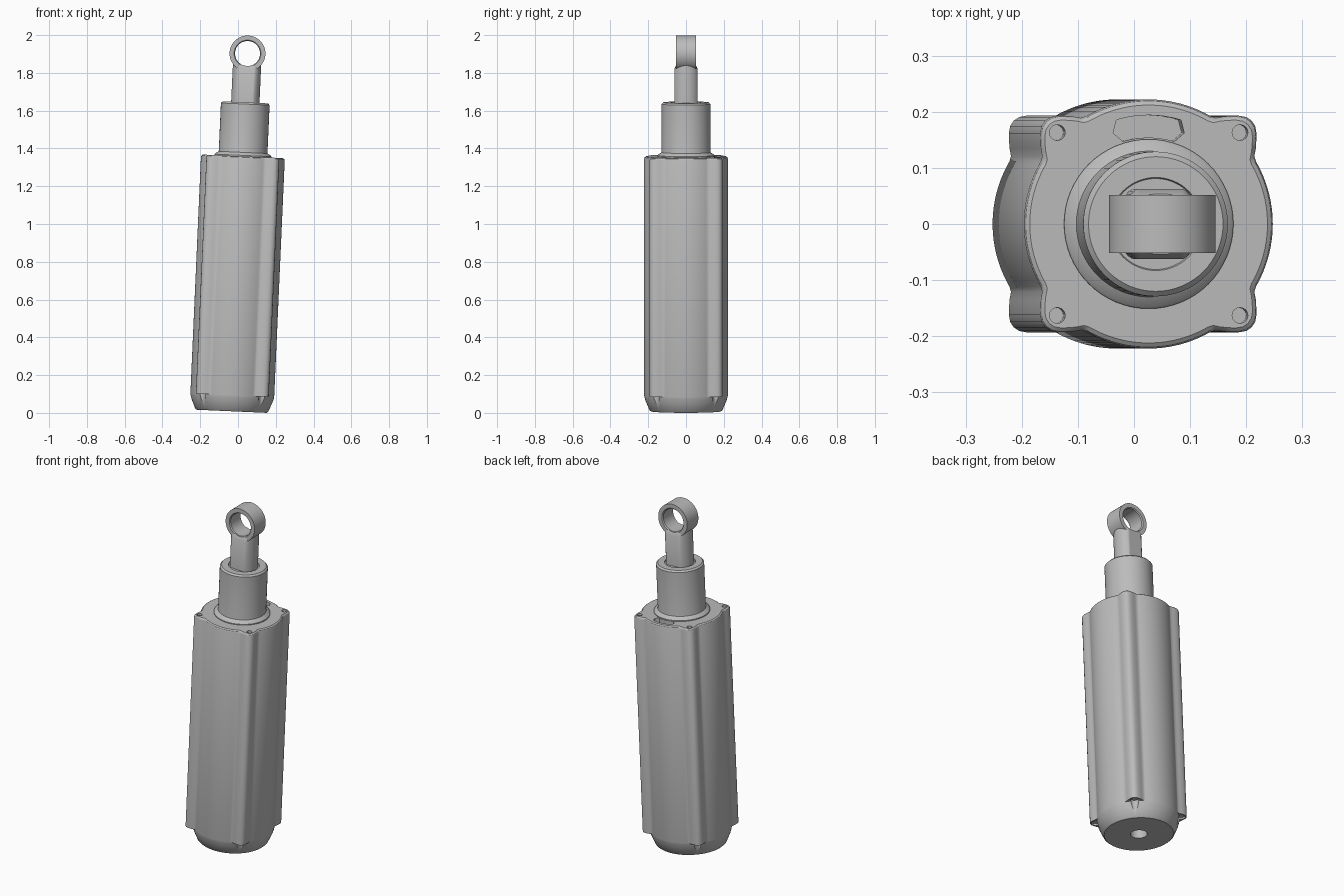
import bpy, bmesh, math
from mathutils import Matrix, Vector

if "Cube" in bpy.data.objects:
    bpy.data.objects.remove(bpy.data.objects["Cube"], do_unlink=True)

metal = bpy.data.materials.new("plain grey metal")
metal.use_nodes = True
GREY = (0.5, 0.5, 0.5, 1)
metal.diffuse_color = GREY
metal.node_tree.nodes["Principled BSDF"].inputs["Base Color"].default_value = GREY

# The whole damper leans slightly toward +x
LEAN = Matrix.Translation((-0.034, 0, 0.0085)) @ Matrix.Rotation(math.radians(2.55), 4, "Y")
LUG_D, LUG_R, BODY_R = 0.2305, 0.03, 0.222


def make(name, bm, helper=False):
    bmesh.ops.remove_doubles(bm, verts=bm.verts, dist=1e-5)
    bmesh.ops.recalc_face_normals(bm, faces=bm.faces)
    mesh = bpy.data.meshes.new(name)
    bm.to_mesh(mesh)
    bm.free()
    mesh.materials.append(metal)
    ob = bpy.data.objects.new(name, mesh)
    bpy.context.collection.objects.link(ob)
    if helper:
        ob.hide_render = True
        ob.hide_viewport = True
    return ob


def loft(rings, closed=False):
    """Skin matching rings of points; cap both ends unless closed in a loop."""
    bm = bmesh.new()
    vr = [[bm.verts.new(p) for p in ring] for ring in rings]
    n = len(vr[0])
    pairs = list(zip(vr, vr[1:])) + ([(vr[-1], vr[0])] if closed else [])
    for a, b in pairs:
        for i in range(n):
            j = (i + 1) % n
            bm.faces.new((a[i], a[j], b[j], b[i]))
    if not closed:
        bm.faces.new(vr[0][::-1])
        bm.faces.new(vr[-1])
    return bm


def circle(r, z, n=64):
    return [(r * math.cos(math.tau * i / n), r * math.sin(math.tau * i / n), z) for i in range(n)]


def lobed(z, inset=0.0, n=144):
    """Round outline with four filleted screw lugs on the diagonals."""
    def lug(d):
        return LUG_D * math.cos(d) + math.sqrt(LUG_R ** 2 - (LUG_D * math.sin(d)) ** 2)
    flank, end = math.radians(6.5), math.radians(14)
    pts = []
    for i in range(n):
        a = math.tau * i / n
        d = abs(a % (math.pi / 2) - math.pi / 4)
        if d <= flank:
            r = lug(d)
        elif d < end:
            t = (d - flank) / (end - flank)
            r = lug(flank) + (BODY_R - lug(flank)) * t * t * (3 - 2 * t)
        else:
            r = BODY_R
        pts.append(((r - inset) * math.cos(a), (r - inset) * math.sin(a), z))
    return pts


def cut(ob, cutter):
    mod = ob.modifiers.new(cutter.name, "BOOLEAN")
    mod.object, mod.operation, mod.solver = cutter, "DIFFERENCE", "EXACT"


def bake(ob):
    """Apply the cuts, smooth the curved faces and lean the part."""
    bpy.context.view_layer.update()
    dg = bpy.context.evaluated_depsgraph_get()
    mesh = bpy.data.meshes.new_from_object(ob.evaluated_get(dg))
    ob.modifiers.clear()
    ob.data = mesh
    bpy.ops.object.select_all(action="DESELECT")
    ob.select_set(True)
    bpy.context.view_layer.objects.active = ob
    bpy.ops.object.shade_smooth_by_angle(angle=math.radians(30))
    ob.matrix_world = LEAN


# Body: drilled foot, tapered base, then the lugged barrel with a bevelled top
base = [(0.045, 0.06), (0.045, 0), (0.186, 0), (0.193, 0.006), (0.213, 0.052), (0.22, 0.075), (BODY_R, 0.085)]
rings = [circle(r, z, 144) for r, z in base]
rings += [lobed(0.085), lobed(1.338), lobed(1.346, 0.003), lobed(1.351, 0.01)]
body = make("main_body", loft(rings))

# Screw holes above and counterbores below each lug
helpers = []
for k in range(4):
    a = math.pi / 4 + k * math.pi / 2
    spot = Vector((LUG_D * math.cos(a), LUG_D * math.sin(a), 0))
    for label, r, z0, z1 in (("screw_hole", 0.014, 1.28, 1.4), ("counterbore", 0.023, -0.1, 0.095)):
        bm = loft([circle(r, z0, 24), circle(r, z1, 24)])
        bmesh.ops.translate(bm, verts=bm.verts, vec=spot)
        helpers.append(make(f"{label}_cutter_{k + 1}", bm, True))

# Curved slot at the back of the top face
slot = []
for side in (1, -1):
    for i in range(9):
        a = math.pi / 2 - side * math.radians(-17 + 34 * i / 8)
        r = 0.177 + side * 0.02
        slot.append((r * math.cos(a), r * math.sin(a) - 0.003))
    a = math.pi / 2 - side * math.radians(21)
    slot.append((0.177 * math.cos(a), 0.177 * math.sin(a) - 0.003))
helpers.append(make("slot_cutter", loft([[(x, y, z) for x, y in slot] for z in (1.25, 1.4)]), True))
for h in helpers:
    cut(body, h)
bake(body)

# Neck: flared foot and sleeve with a chamfered rim
neck = [(0.151, 1.34), (0.151, 1.356), (0.147, 1.361), (0.13, 1.372), (0.129, 1.378),
        (0.129, 1.628), (0.12, 1.637), (0.083, 1.637), (0.081, 1.632), (0.074, 1.632)]
bake(make("neck_sleeve", loft([circle(r, z) for r, z in neck])))


# Rod: round bar with front and back flats, chamfered under the eye
def flatted(z, r, flat):
    return [(x, max(-flat, min(flat, y)), z) for x, y, _ in circle(r, z)]


EYE_Z = 1.896
rod = make("piston_rod", loft([flatted(1.6, 0.075, 0.062), flatted(1.812, 0.075, 0.062),
                               flatted(1.836, 0.073, 0.05)]))
to_eye = Matrix.Translation((0, 0, EYE_Z)) @ Matrix.Rotation(math.pi / 2, 4, "X")
bm = loft([circle(0.0675, -0.2), circle(0.0675, 0.2)])
bm.transform(to_eye)
eye_cutter = make("eye_hole_cutter", bm, True)
helpers.append(eye_cutter)
cut(rod, eye_cutter)
bake(rod)

# Mounting eye: ring whose hole runs front to back
ring = [(0.066, -0.046), (0.071, -0.052), (0.095, -0.052), (0.095, 0.052), (0.071, 0.052), (0.066, 0.046)]
bm = loft([circle(r, z) for r, z in ring], closed=True)
bm.transform(to_eye)
bake(make("mounting_eye", bm))

# Cutters are no longer needed
for h in helpers:
    bpy.data.objects.remove(h, do_unlink=True)
